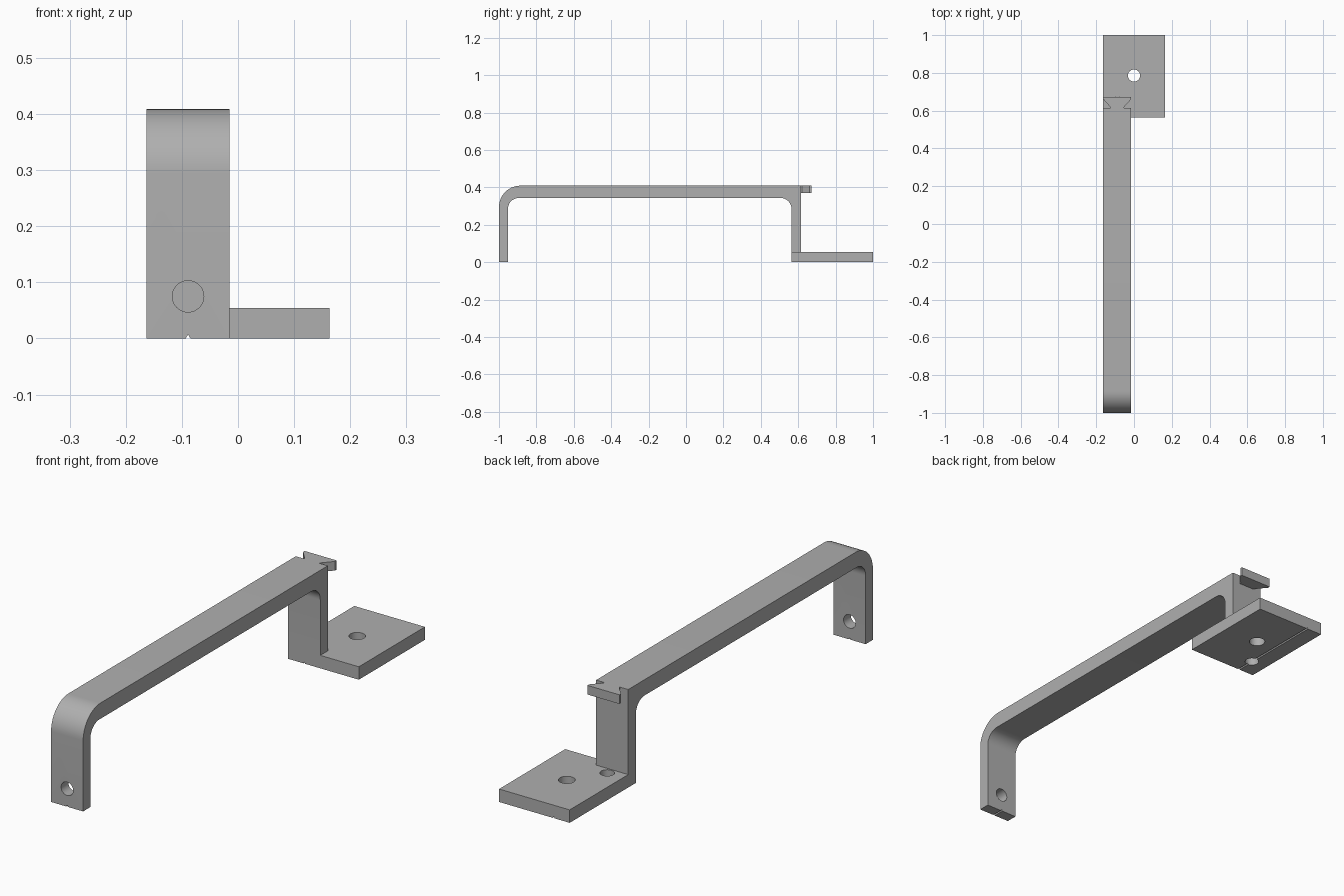
import bpy, bmesh, math
from math import pi, cos, sin

if "Cube" in bpy.data.objects:
    bpy.data.objects.remove(bpy.data.objects["Cube"], do_unlink=True)

grey = bpy.data.materials.new("plain grey")
grey.use_nodes = True
colour = (0.43, 0.43, 0.43, 1)
grey.diffuse_color = colour
grey.node_tree.nodes["Principled BSDF"].inputs["Base Color"].default_value = colour

LEFT, RIGHT = -0.163, -0.015      # strap edges
MID = (LEFT + RIGHT) / 2          # strap centre line
TOP, REAR = 0.409, 0.614          # strap top and rear leg back face
PLATE = 0.054                     # plate thickness


def extrude(name, points, axis, start, end):
    """Prism from a 2D outline: (y, z) along x, (x, z) along y, (x, y) along z."""
    def place(p, depth):
        co = list(p)
        co.insert(axis, depth)
        return co
    bm = bmesh.new()
    face = bm.faces.new([bm.verts.new(place(p, start)) for p in points])
    new = bmesh.ops.extrude_face_region(bm, geom=[face])["geom"]
    shift = [0, 0, 0]
    shift[axis] = end - start
    bmesh.ops.translate(bm, vec=shift, verts=[v for v in new if isinstance(v, bmesh.types.BMVert)])
    bmesh.ops.recalc_face_normals(bm, faces=bm.faces)
    mesh = bpy.data.meshes.new(name)
    bm.to_mesh(mesh)
    bm.free()
    mesh.materials.append(grey)
    obj = bpy.data.objects.new(name, mesh)
    bpy.context.collection.objects.link(obj)
    return obj


def arc(cx, cy, r, a0, a1, n=14):
    return [(cx + r * cos(a0 + (a1 - a0) * i / n), cy + r * sin(a0 + (a1 - a0) * i / n))
            for i in range(n + 1)]


def circle(cx, cy, r):
    return arc(cx, cy, r, 0, 2 * pi, 40)[:-1]


def combine(target, other, operation):
    """Apply a boolean and remove the helper."""
    other.hide_render = True
    mod = target.modifiers.new(operation, "BOOLEAN")
    mod.operation, mod.solver, mod.object = operation, "EXACT", other
    bpy.context.view_layer.objects.active = target
    bpy.ops.object.modifier_apply(modifier=mod.name)
    bpy.data.objects.remove(other, do_unlink=True)


# Bent strap: front leg, long bar and rear leg in one side profile
R, r = 0.115, 0.058
inner_front, inner_rear, under = -0.952, 0.564, 0.343
profile = [(-1, 0)] + arc(-1 + R, TOP - R, R, pi, pi / 2)
profile += [(REAR, TOP), (REAR, 0), (inner_rear, 0)]
profile += arc(inner_rear - r, under - r, r, 0, pi / 2)
profile += arc(inner_front + r, under - r, r, pi / 2, pi)
profile += [(inner_front, 0)]
bracket = extrude("mounting_bracket", profile, 0, LEFT, RIGHT)

# Rear foot plate
plate = extrude("foot_plate", [(LEFT, inner_rear), (-LEFT, inner_rear), (-LEFT, 1), (LEFT, 1)],
                2, 0, PLATE)
combine(bracket, plate, "UNION")

# Dovetail tab behind the top of the rear leg
half, neck = (RIGHT - LEFT) / 2, 0.036
side = [(neck, REAR - 0.01), (neck, 0.619), (half, 0.661), (half, 0.672)]
outline = [(MID + x, y) for x, y in side] + [(MID - x, y) for x, y in reversed(side)]
combine(bracket, extrude("dovetail_tab", outline, 2, 0.371, TOP), "UNION")

# Screw holes
combine(bracket, extrude("leg_hole", circle(MID, 0.075, 0.028), 1, -1.1, -0.9), "DIFFERENCE")
combine(bracket, extrude("plate_hole", circle(0, 0.786, 0.032), 2, -0.1, 0.1), "DIFFERENCE")
combine(bracket, extrude("small_plate_hole", circle(MID, 0.647, 0.028), 2, -0.1, 0.1), "DIFFERENCE")

# V groove along the underside
groove = [(MID - 0.008, -0.006), (MID + 0.008, -0.006), (MID, 0.007)]
combine(bracket, extrude("groove", groove, 1, -1.1, 1.1), "DIFFERENCE")

bpy.ops.object.select_all(action="DESELECT")
bracket.select_set(True)
bpy.context.view_layer.objects.active = bracket
bpy.ops.object.shade_smooth_by_angle(angle=math.radians(30))
